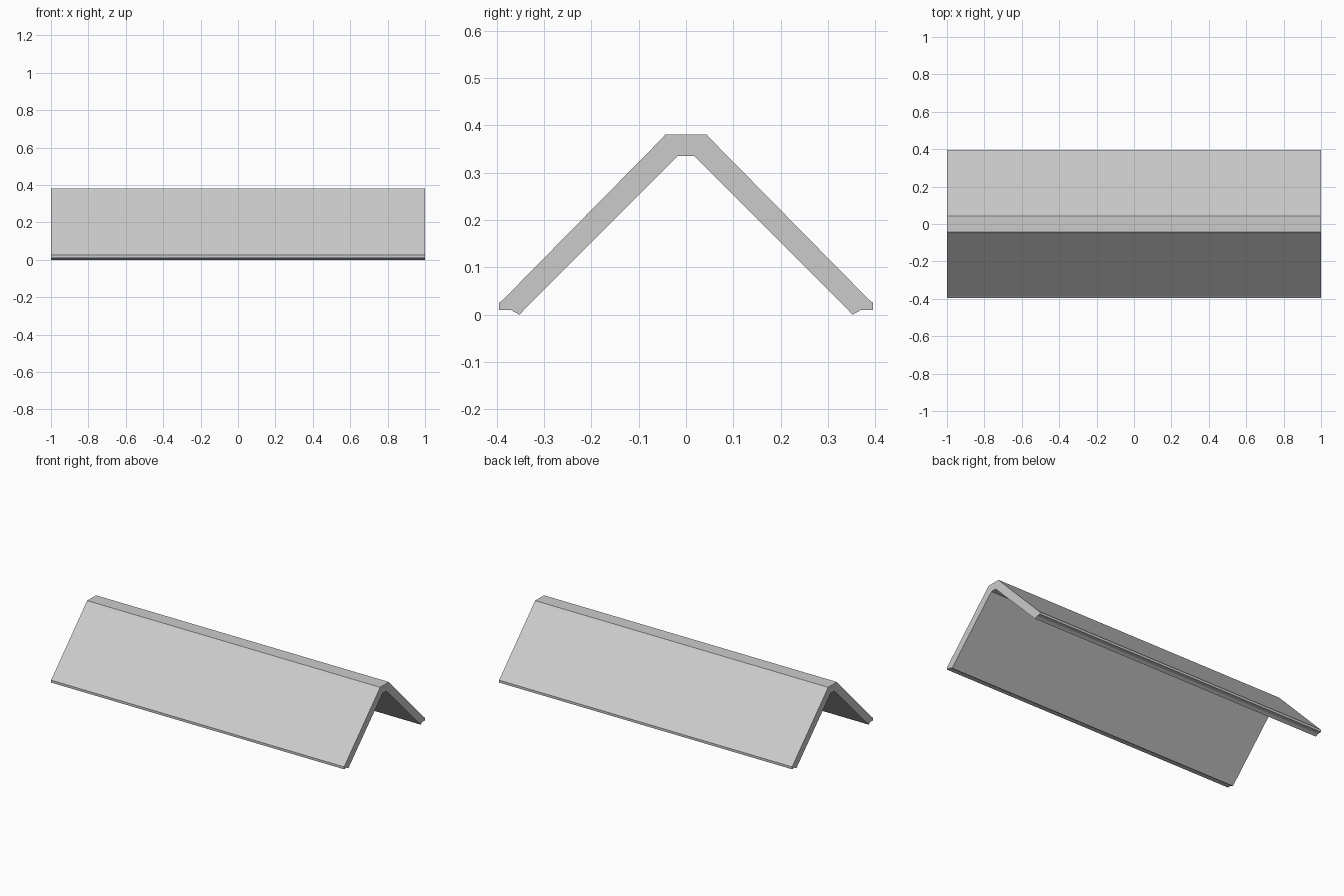
import bpy, bmesh

if "Cube" in bpy.data.objects:
    bpy.data.objects.remove(bpy.data.objects["Cube"])

# Half cross-section (y, z): inner ridge -> inner foot -> outer foot -> outer ridge
half = [(0.018, 0.338), (0.345, 0.010), (0.352, 0.003), (0.370, 0.013),
        (0.395, 0.013), (0.395, 0.028), (0.387, 0.034),
        (0.053, 0.373), (0.043, 0.384)]
z0 = min(z for y, z in half)
half = [(y, z - z0) for y, z in half]
profile = half + [(-y, z) for y, z in reversed(half)]

# Folded ridge cap, extruded along x
bm = bmesh.new()
face = bm.faces.new([bm.verts.new((-1, y, z)) for y, z in profile])
ext = bmesh.ops.extrude_face_region(bm, geom=[face], use_keep_orig=True)
moved = [g for g in ext["geom"] if isinstance(g, bmesh.types.BMVert)]
bmesh.ops.translate(bm, verts=moved, vec=(2, 0, 0))
caps = [f for f in bm.faces if len(f.verts) > 4]
bmesh.ops.triangulate(bm, faces=caps)
bmesh.ops.recalc_face_normals(bm, faces=bm.faces)

mesh = bpy.data.meshes.new("ridge_cap")
bm.to_mesh(mesh)
bm.free()
bpy.context.collection.objects.link(bpy.data.objects.new("ridge_cap", mesh))
